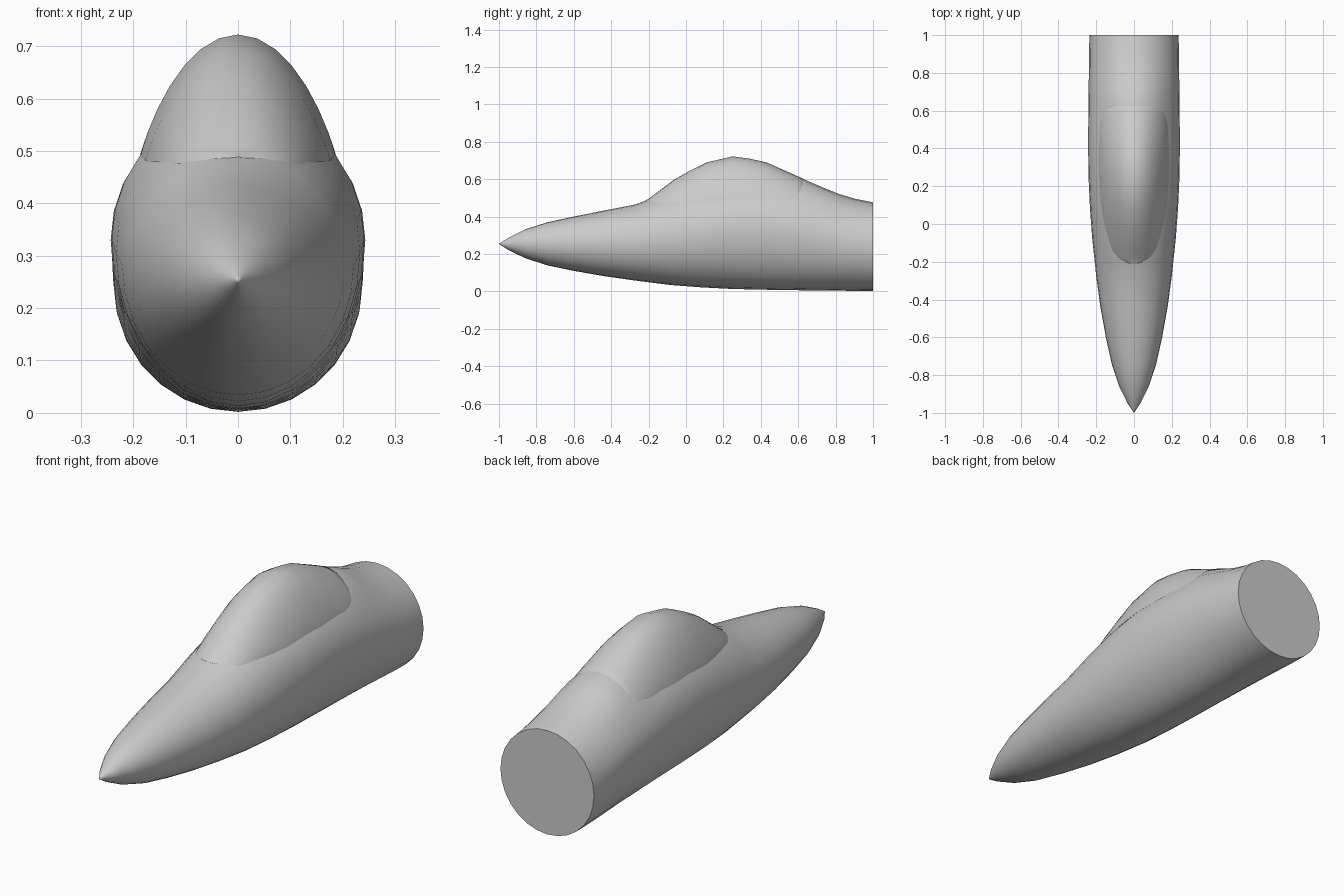
import bpy, bmesh
from math import sin, cos, pi

if "Cube" in bpy.data.objects:
    bpy.data.objects.remove(bpy.data.objects["Cube"])

# Body stations: y, half width, bottom z, widest z, top z, rear fairing height
STATIONS = [
    (-0.99, .007, .247, .255, .262, 0), (-0.95, .034, .222, .255, .286, 0),
    (-0.86, .078, .178, .255, .332, 0), (-0.74, .118, .139, .255, .370, 0),
    (-0.60, .149, .110, .255, .400, 0), (-0.44, .178, .082, .257, .432, 0),
    (-0.27, .201, .058, .262, .465, 0), (-0.20, .208, .049, .268, .492, 0),
    (-0.08, .221, .034, .282, .530, 0), (0.08, .233, .022, .305, .565, 0),
    (0.25, .241, .013, .330, .585, 0), (0.43, .243, .009, .330, .580, 0),
    (0.54, .242, .007, .318, .567, .03), (0.63, .241, .006, .305, .555, .045),
    (0.72, .240, .005, .290, .534, .027), (0.82, .239, .004, .268, .508, .012),
    (0.91, .238, .003, .250, .488, .006), (1.00, .236, .002, .240, .476, 0)]
# Canopy stations: y, half width, top z
CANOPY = [
    (-0.212, .003, .488), (-0.205, .040, .492), (-0.18, .082, .510), (-0.14, .114, .540),
    (-0.06, .141, .600), (0.02, .160, .645), (0.11, .176, .690), (0.25, .185, .722),
    (0.34, .187, .710), (0.43, .184, .690), (0.52, .180, .650), (0.59, .170, .619),
    (0.625, .152, .603)]
FAIRING_WIDTH = .18


def station_at(y):
    for a, b in zip(STATIONS, STATIONS[1:]):
        if y <= b[0]:
            t = (y - a[0]) / (b[0] - a[0])
            return [p + (q - p) * t for p, q in zip(a, b)]
    return STATIONS[-1]


def dome(u):
    return max(0, 1 - u * u) ** .8


def make(name, rows, closed):
    bm = bmesh.new()
    vs = [[bm.verts.new(p) for p in r] for r in rows]
    n = len(rows[0])
    for a, b in zip(vs, vs[1:]):
        for i in range(n if closed else n - 1):
            j = (i + 1) % n
            bm.faces.new((a[i], a[j], b[j], b[i]))
    if closed:
        tip = bm.verts.new((0, -1, .255))
        for i in range(n):
            bm.faces.new((tip, vs[0][(i + 1) % n], vs[0][i]))
        bm.faces.new(vs[-1])
    bmesh.ops.recalc_face_normals(bm, faces=bm.faces)
    bm.faces.ensure_lookup_table()
    if not closed and sum(f.normal.z for f in bm.faces) < 0:
        bmesh.ops.reverse_faces(bm, faces=bm.faces)
    mesh = bpy.data.meshes.new(name)
    bm.to_mesh(mesh)
    bm.free()
    ob = bpy.data.objects.new(name, mesh)
    bpy.context.collection.objects.link(ob)
    bpy.context.view_layer.objects.active = ob
    ob.select_set(True)
    bpy.ops.object.shade_smooth_by_angle(angle=pi / 4)
    ob.select_set(False)


# Fuselage: lofted egg-shaped rings with a fairing behind the canopy
SIDES = 28
rings = []
for y, w, low, mid, top, hump in STATIONS:
    ring = []
    for i in range(SIDES):
        a = 2 * pi * i / SIDES
        x, s = w * cos(a), sin(a)
        z = mid + s * ((top - mid) if s > 0 else (mid - low))
        if s > 0:
            z += hump * dome(x / FAIRING_WIDTH)
        ring.append((x, y, z))
    rings.append(ring)
make("fuselage", rings, True)

# Canopy: dome rising from the fuselage surface
rows = []
for y, w, crest in CANOPY:
    _, bw, low, mid, top, hump = station_at(y)
    row = []
    for i in range(17):
        u = sin(pi * (i / 16 - .5))
        x = u * w
        z = mid + (top - mid) * (1 - (x / bw) ** 2) ** .5
        row.append((x, y, z + max(.002, crest - top) * dome(u)))
    rows.append(row)
# Rear lip tucked into the fairing
rows.append([(x * .95, y + .012, z - .02) for x, y, z in rows[-1]])
make("canopy", rows, False)
